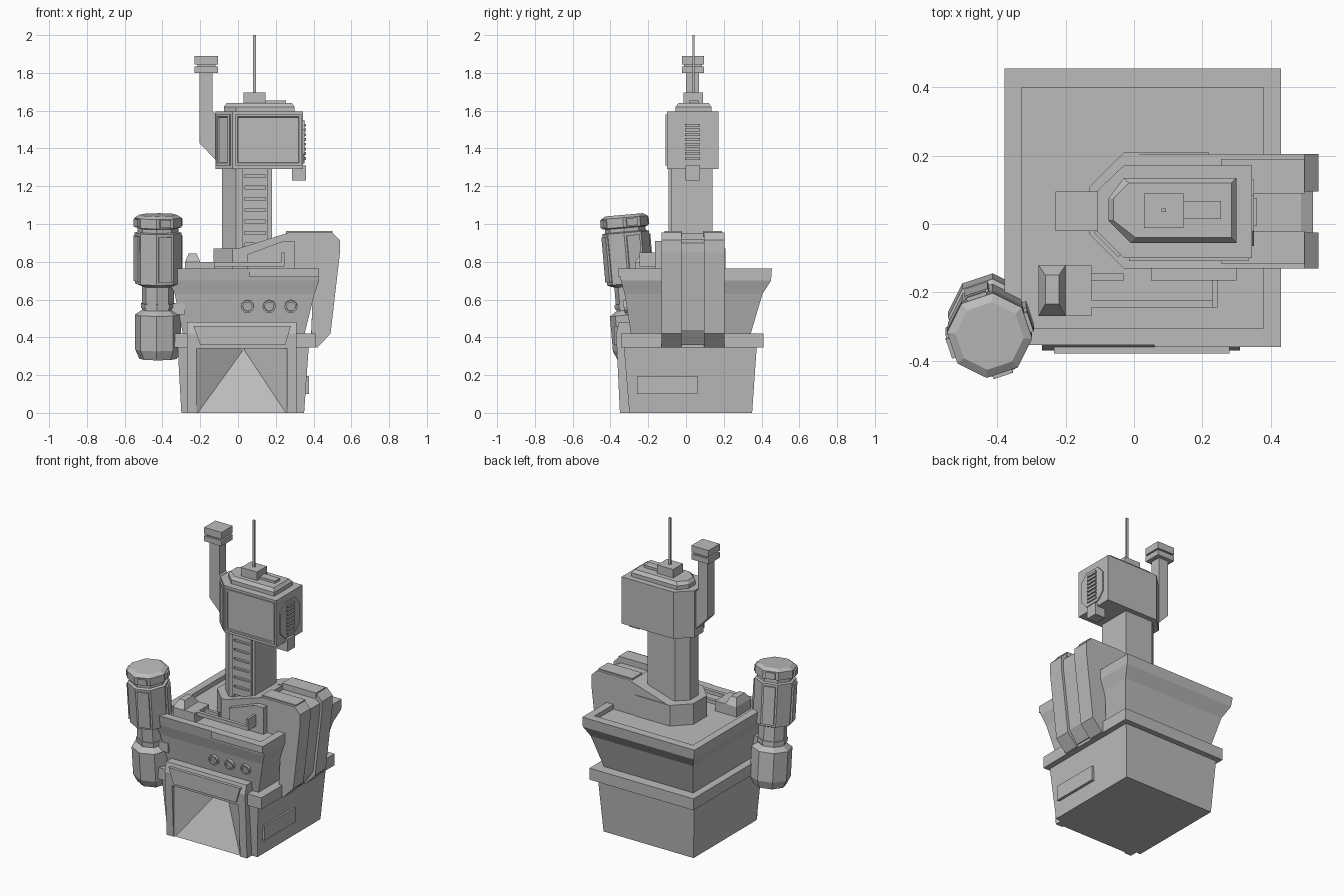
import bpy, bmesh
from math import cos, sin, pi, radians
from mathutils import Vector, Matrix

if "Cube" in bpy.data.objects:
    bpy.data.objects.remove(bpy.data.objects["Cube"], do_unlink=True)

grey = bpy.data.materials.new("plain_grey")
grey.use_nodes = True
grey.diffuse_color = (0.5, 0.5, 0.5, 1)
grey.node_tree.nodes["Principled BSDF"].inputs["Base Color"].default_value = (0.5, 0.5, 0.5, 1)


def loft(name, rings, matrix=None):
    """Skin a list of equal-length point rings and cap both ends."""
    bm = bmesh.new()
    loops = [[bm.verts.new(p) for p in ring] for ring in rings]
    n = len(loops[0])
    for a, b in zip(loops, loops[1:]):
        for i in range(n):
            j = (i + 1) % n
            bm.faces.new((a[i], a[j], b[j], b[i]))
    bm.faces.new(loops[0][::-1])
    bm.faces.new(loops[-1])
    bmesh.ops.recalc_face_normals(bm, faces=bm.faces)
    if matrix:
        bm.transform(matrix)
    mesh = bpy.data.meshes.new(name)
    bm.to_mesh(mesh)
    bm.free()
    mesh.materials.append(grey)
    ob = bpy.data.objects.new(name, mesh)
    bpy.context.collection.objects.link(ob)
    return ob


def rect(x0, x1, y0, y1, z):
    return [(x0, y0, z), (x1, y0, z), (x1, y1, z), (x0, y1, z)]


def box(name, x0, x1, y0, y1, z0, z1, matrix=None):
    return loft(name, [rect(x0, x1, y0, y1, z0), rect(x0, x1, y0, y1, z1)], matrix)


def prism(name, pts, axis, a, b):
    """Extrude a 2D outline along x, y or z from a to b."""
    place = {"x": lambda p, t: (t, p[0], p[1]),
             "y": lambda p, t: (p[0], t, p[1]),
             "z": lambda p, t: (p[0], p[1], t)}[axis]
    return loft(name, [[place(p, t) for p in pts] for t in (a, b)])


def ngon(r, z, n=8):
    return [(r * cos(2 * pi * i / n), r * sin(2 * pi * i / n), z) for i in range(n)]


def cut(ob, cutter):
    mod = ob.modifiers.new("opening", "BOOLEAN")
    mod.operation = "DIFFERENCE"
    mod.solver = "EXACT"
    mod.object = cutter


# Hull: tapered lower part, belt, flared upper part with a sunken deck
lower_hull = loft("lower_hull", [rect(-.30, .35, -.30, .35, 0), rect(-.32, .375, -.33, .375, .36)])
box("belt", -.34, .41, -.345, .41, .345, .42)
loft("upper_hull", [
    rect(-.29, .35, -.29, .34, .41), rect(-.335, .405, -.325, .405, .63),
    rect(-.37, .43, -.345, .45, .70), rect(-.38, .43, -.355, .455, .765),
    rect(-.33, .38, -.305, .40, .765), rect(-.33, .38, -.305, .40, .735)])
box("rim_plate", .06, .43, -.36, -.34, .72, .765)
box("side_hatch", .33, .375, -.26, .06, .1, .195)

# Front portal with a converging opening
portal = prism("front_portal", [(-.28, 0), (-.35, 0), (-.37, .42), (-.355, .48), (-.28, .48)],
               "x", -.27, .31)
cutter = loft("opening_cutter", [
    [(-.22, -.5, -.01), (.26, -.5, -.01), (.26, -.5, .34), (-.22, -.5, .34)],
    [(-.22, -.345, -.01), (.26, -.345, -.01), (.26, -.345, .34), (-.22, -.345, .34)],
    [(.025, -.18, .33), (.035, -.18, .33), (.035, -.18, .34), (.025, -.18, .34)]])
cutter.hide_render = True
cutter.hide_set(True)
cut(portal, cutter)
cut(lower_hull, cutter)
prism("portal_lintel", [(-.2, .36), (.25, .36), (.28, .46), (-.235, .46)], "y", -.38, -.35)

# Three round dials
for x in (.05, .165, .28):
    turn = Matrix.Translation((x, -.31, .565)) @ Matrix.Rotation(radians(100), 4, "X")
    loft("dial", [ngon(.034, -.02, 12), ngon(.034, .02, 12), ngon(.024, .02, 12),
                  ngon(.024, .01, 12)], turn)

# Tower foot and shoulder arm reaching over the side
prism("tower_foot", [(-.03, .21), (-.13, .11), (-.13, -.03), (-.03, -.13), (.22, -.13), (.22, .21)],
      "z", .73, .87)
rail = [(0, .73), (0, .87), (.27, .955), (.5, .955), (.54, .915), (.54, .85), (.49, .42),
        (.42, .345), (.385, .36), (.4, .73)]
prism("front_rail", rail, "y", -.13, -.025)
prism("back_rail", rail, "y", .095, .205)
prism("middle_rail", [(0, .73), (0, .87), (.26, .95), (.26, .92), (.49, .92), (.525, .9),
                      (.525, .85), (.475, .44), (.42, .36), (.385, .37), (.4, .73)],
      "y", -.025, .095)
for y0, y1 in ((-.115, -.02), (.09, .19)):
    box("rail_cap", .255, .5, y0, y1, .93, .962)
prism("arm_side_box", [(.05, .73), (.05, .84), (.24, .91), (.3, .91), (.3, .73)], "y", -.165, -.12)

# Deck fittings and pipes
box("deck_box", -.28, -.125, -.27, -.12, .73, .80)
loft("deck_box_cap", [rect(-.28, -.2, -.27, -.12, .80), rect(-.26, -.22, -.235, -.15, .845)])
box("long_pipe", -.13, .245, -.245, -.222, .775, .80)
box("cross_pipe", .23, .245, -.245, -.16, .775, .85)
box("short_pipe", -.13, -.03, -.165, -.145, .76, .785)

# Tower column with ladder
prism("tower_column", [(-.085, .08), (-.02, .14), (.18, .14), (.18, -.08), (-.01, -.08), (-.085, -.01)],
      "z", .85, 1.3)
for x in (.02, .145):
    box("ladder_rail", x, x + .015, -.092, -.07, .88, 1.29)
for i in range(7):
    box("ladder_rung", .035, .145, -.09, -.07, .9 + i * .06, .945 + i * .06)

# Head block
head = [(-.03, .172), (.345, .172), (.345, -.1), (-.03, -.1), (-.12, -.01), (-.12, .085)]
prism("head", head, "z", 1.29, 1.595)


def screen(name, width, matrix):
    """Framed panel, its centre at the origin, facing local -y."""
    h = .135
    def ring(s, y):
        return [(-width + s, y, -h + s), (width - s, y, -h + s), (width - s, y, h - s), (-width + s, y, h - s)]
    loft(name, [ring(0, .01), ring(0, -.009), ring(.012, -.009), ring(.015, -.003)], matrix)


screen("front_screen", .175, Matrix.Translation((.16, -.1, 1.445)))
screen("corner_screen", .05, Matrix.Translation((-.075, -.055, 1.445)) @ Matrix.Rotation(-pi / 4, 4, "Z"))


def cap_ring(s, z):
    return [(-.03 + s, .135 - s, z), (.30 - s, .135 - s, z), (.30 - s, -.055 + s, z),
            (-.01 + s, -.055 + s, z), (-.075 + s, .01, z), (-.075 + s, .075, z)]


loft("head_cap", [cap_ring(0, 1.59), cap_ring(0, 1.62), cap_ring(.015, 1.64)])
box("cap_plate", .14, .255, .015, .067, 1.63, 1.655)
box("antenna_base", .03, .145, -.012, .09, 1.63, 1.695)
box("antenna", .08, .094, .035, .045, 1.69, 2.0)

# Side vent and lower sensor
prism("vent_plate", [(-.065, 1.37), (-.02, 1.32), (.085, 1.32), (.13, 1.37), (.13, 1.5),
                     (.085, 1.55), (-.02, 1.55), (-.065, 1.5)], "x", .33, .352)
for i in range(8):
    box("vent_slat", .35, .36, -.005, .075, 1.34 + i * .025, 1.355 + i * .025)
box("lower_sensor", .285, .36, -.003, .075, 1.23, 1.31)

# Periscope
prism("periscope_post", [(-.205, 1.43), (-.115, 1.335), (-.115, 1.58), (-.135, 1.6), (-.135, 1.81),
                         (-.205, 1.81)], "y", 0, .07)
box("periscope_neck", -.215, -.12, -.01, .085, 1.83, 1.85)
for z0, z1 in ((1.80, 1.835), (1.845, 1.89)):
    box("periscope_head", -.23, -.105, -.02, .095, z0, z1)

# Leaning eight-sided canister beside the hull
lean = Matrix.Translation((-.423, -.295, .67)) @ Matrix.Rotation(radians(5), 4, "X") @ Matrix.Rotation(radians(-4), 4, "Z")
profile = [(.1, -.385), (.122, -.335), (.122, -.15), (.085, -.125), (.085, 0), (.122, .015),
           (.125, .285), (.108, .29), (.108, .31), (.125, .315), (.125, .365), (.1, .38)]
loft("canister", [ngon(r, z) for r, z in profile], lean)
loft("canister_collar", [ngon(.092, -.115), ngon(.092, -.09)], lean)
for k in (0, 2, 4, 6):
    spin = lean @ Matrix.Rotation(-pi * 3 / 8 + k * pi / 4, 4, "Z")
    box("canister_panel", .09, .125, -.036, .036, .03, .27, spin)
    box("canister_lug", .1, .126, -.03, .03, .32, .36, spin)
box("canister_bracket", -.40, -.28, -.32, -.24, .52, .58)
